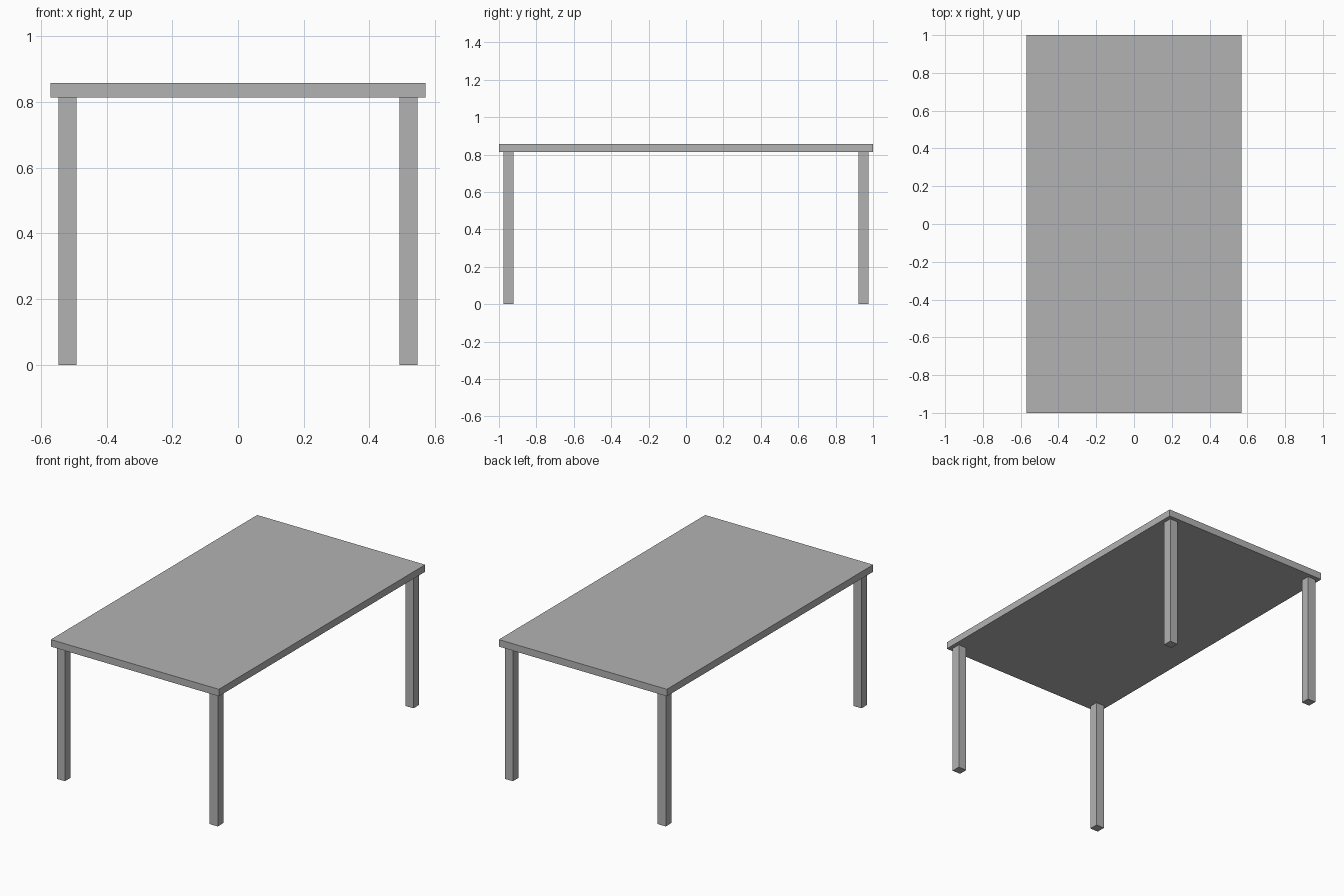
import bpy

cube = bpy.data.objects.get("Cube")
if cube:
    bpy.data.objects.remove(cube, do_unlink=True)

WIDTH, LENGTH, HEIGHT = 1.14, 2.0, 0.857
TOP_THICKNESS = 0.043
LEG_SIZE, LEG_INSET = 0.055, 0.024
UNDERSIDE = HEIGHT - TOP_THICKNESS

# Single plain grey finish
grey = bpy.data.materials.new("plain_grey")
grey.use_nodes = True
colour = (0.45, 0.45, 0.45, 1)
grey.diffuse_color = colour
grey.node_tree.nodes["Principled BSDF"].inputs["Base Color"].default_value = colour


def box(name, size, location):
    bpy.ops.mesh.primitive_cube_add(size=1, location=location)
    obj = bpy.context.object
    obj.name = name
    obj.scale = size
    bpy.ops.object.transform_apply(location=False, rotation=False, scale=True)
    obj.data.materials.append(grey)
    return obj


# Table top
box("table_top", (WIDTH, LENGTH, TOP_THICKNESS), (0, 0, HEIGHT - TOP_THICKNESS / 2))

# Four square legs, set in slightly from the corners
leg_x = WIDTH / 2 - LEG_INSET - LEG_SIZE / 2
leg_y = LENGTH / 2 - LEG_INSET - LEG_SIZE / 2
for side, sx in (("left", 1), ("right", -1)):
    for end, sy in (("front", -1), ("back", 1)):
        box(f"{end}_{side}_leg", (LEG_SIZE, LEG_SIZE, UNDERSIDE),
            (sx * leg_x, sy * leg_y, UNDERSIDE / 2))
